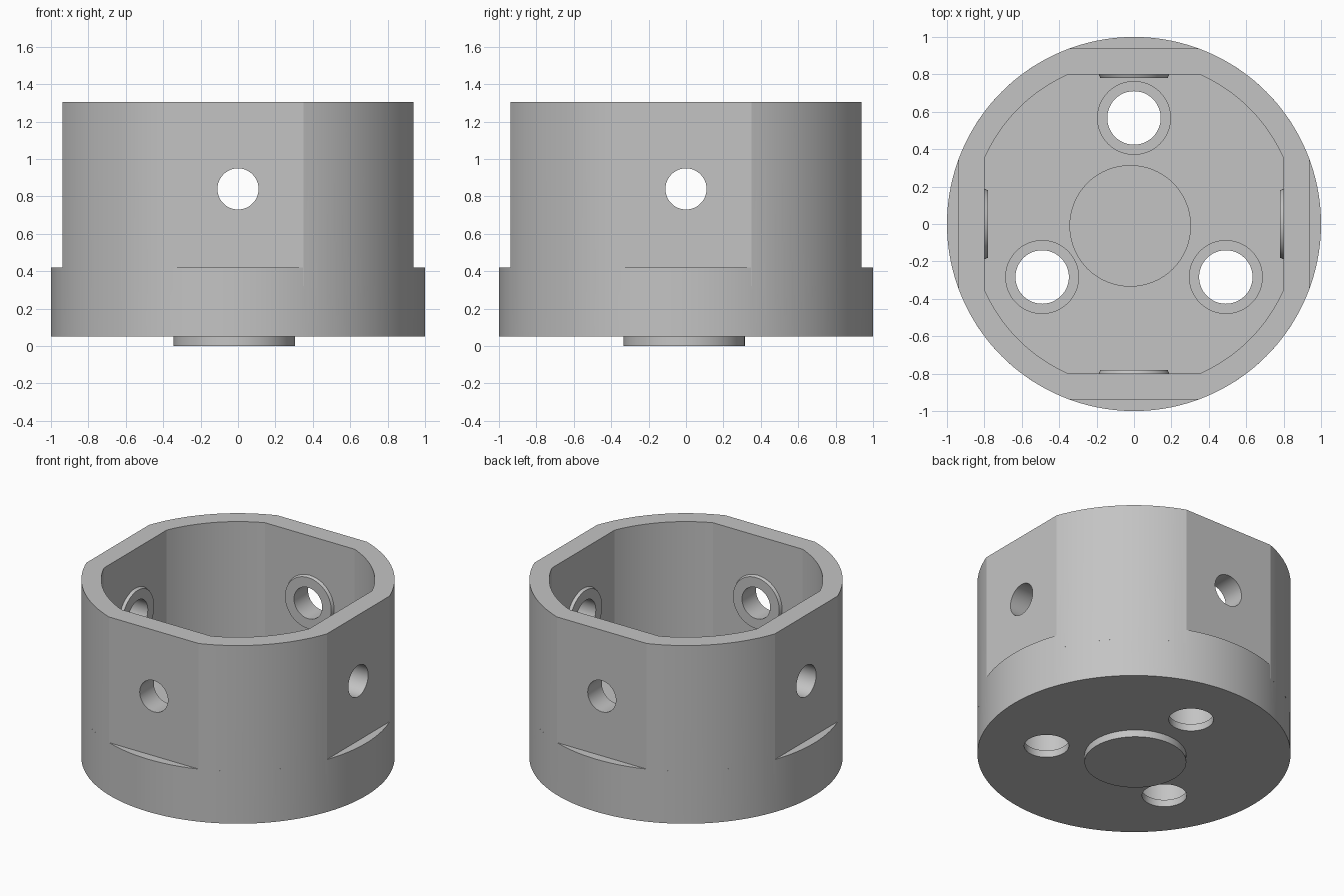
import bpy, bmesh, math
from mathutils import Matrix

if "Cube" in bpy.data.objects:
    bpy.data.objects.remove(bpy.data.objects["Cube"])

TOP, BASE, STEP, FLOOR = 1.305, 0.05, 0.42, 0.30
grey = bpy.data.materials.new("light grey")
grey.diffuse_color = (0.55, 0.55, 0.55, 1)
grey.use_nodes = True
grey.node_tree.nodes["Principled BSDF"].inputs["Base Color"].default_value = grey.diffuse_color


def finish(bm, name):
    bmesh.ops.recalc_face_normals(bm, faces=bm.faces)
    me = bpy.data.meshes.new(name)
    bm.to_mesh(me)
    bm.free()
    ob = bpy.data.objects.new(name, me)
    bpy.context.collection.objects.link(ob)
    me.materials.append(grey)
    return ob


def cylinder(name, r, z0, z1, x=0, y=0, n=64):
    bm = bmesh.new()
    bmesh.ops.create_cone(bm, cap_ends=True, segments=n, radius1=r, radius2=r,
                          depth=z1 - z0, matrix=Matrix.Translation((x, y, (z0 + z1) / 2)))
    return finish(bm, name)


def flatted_prism(name, r, flat, z0, z1):
    """Round prism with four flats at distance flat from the axis."""
    half = math.acos(flat / r)
    steps = 20
    bm = bmesh.new()
    ring = []
    for q in range(4):
        a0 = q * math.pi / 2 + half
        span = math.pi / 2 - 2 * half
        for i in range(steps + 1):
            a = a0 + span * i / steps
            ring.append(bm.verts.new((r * math.cos(a), r * math.sin(a), z0)))
    face = bm.faces.new(ring)
    top = bmesh.ops.extrude_face_region(bm, geom=[face])["geom"]
    bmesh.ops.translate(bm, vec=(0, 0, z1 - z0),
                        verts=[v for v in top if isinstance(v, bmesh.types.BMVert)])
    return finish(bm, name)


def side_boss(name, turn):
    """Tapered pad standing proud of an inner flat."""
    bm = bmesh.new()
    place = (Matrix.Rotation(turn, 4, 'Z') @ Matrix.Translation((0, -0.81, 0.84))
             @ Matrix.Rotation(-math.pi / 2, 4, 'X'))
    bmesh.ops.create_cone(bm, cap_ends=True, segments=48, radius1=0.205,
                          radius2=0.18, depth=0.06, matrix=place)
    return finish(bm, name)


def side_drill(name, axis):
    bm = bmesh.new()
    bmesh.ops.create_cone(bm, cap_ends=True, segments=48, radius1=0.11, radius2=0.11, depth=2.4,
                          matrix=Matrix.Translation((0, 0, 0.84)) @ Matrix.Rotation(math.pi / 2, 4, axis))
    return finish(bm, name)


def boolean(target, tool, op):
    mod = target.modifiers.new(tool.name, 'BOOLEAN')
    mod.operation = op
    mod.object = tool
    mod.solver = 'EXACT'
    bpy.context.view_layer.objects.active = target
    bpy.ops.object.modifier_apply(modifier=mod.name)
    bpy.data.objects.remove(tool, do_unlink=True)


# Round foot and flat-sided cup wall
housing = cylinder("housing", 1.0, BASE, STEP, n=128)
boolean(housing, flatted_prism("wall", 1.0, 0.937, STEP - 0.1, TOP), 'UNION')
boolean(housing, flatted_prism("cavity", 0.873, 0.8, FLOOR, TOP + 0.2), 'DIFFERENCE')

# Inner pads and cross-drilled side holes
for q in range(4):
    boolean(housing, side_boss("side_boss", q * math.pi / 2), 'UNION')
for axis in 'XY':
    boolean(housing, side_drill("side_drill", axis), 'DIFFERENCE')

# Three counterbored screw holes in the floor
for k in range(3):
    a = math.pi / 2 + k * math.tau / 3
    x, y = 0.567 * math.cos(a), 0.567 * math.sin(a)
    boolean(housing, cylinder("bore", 0.143, -0.2, 0.6, x, y, 48), 'DIFFERENCE')
    boolean(housing, cylinder("counterbore", 0.195, BASE + 0.05, 0.6, x, y, 48), 'DIFFERENCE')

# Slightly off-centre plug through the floor
boolean(housing, cylinder("plug", 0.325, 0, FLOOR + 0.02, -0.02, -0.01), 'UNION')

bpy.ops.object.select_all(action='DESELECT')
housing.select_set(True)
bpy.context.view_layer.objects.active = housing
bpy.ops.object.shade_smooth_by_angle(angle=math.radians(15))
